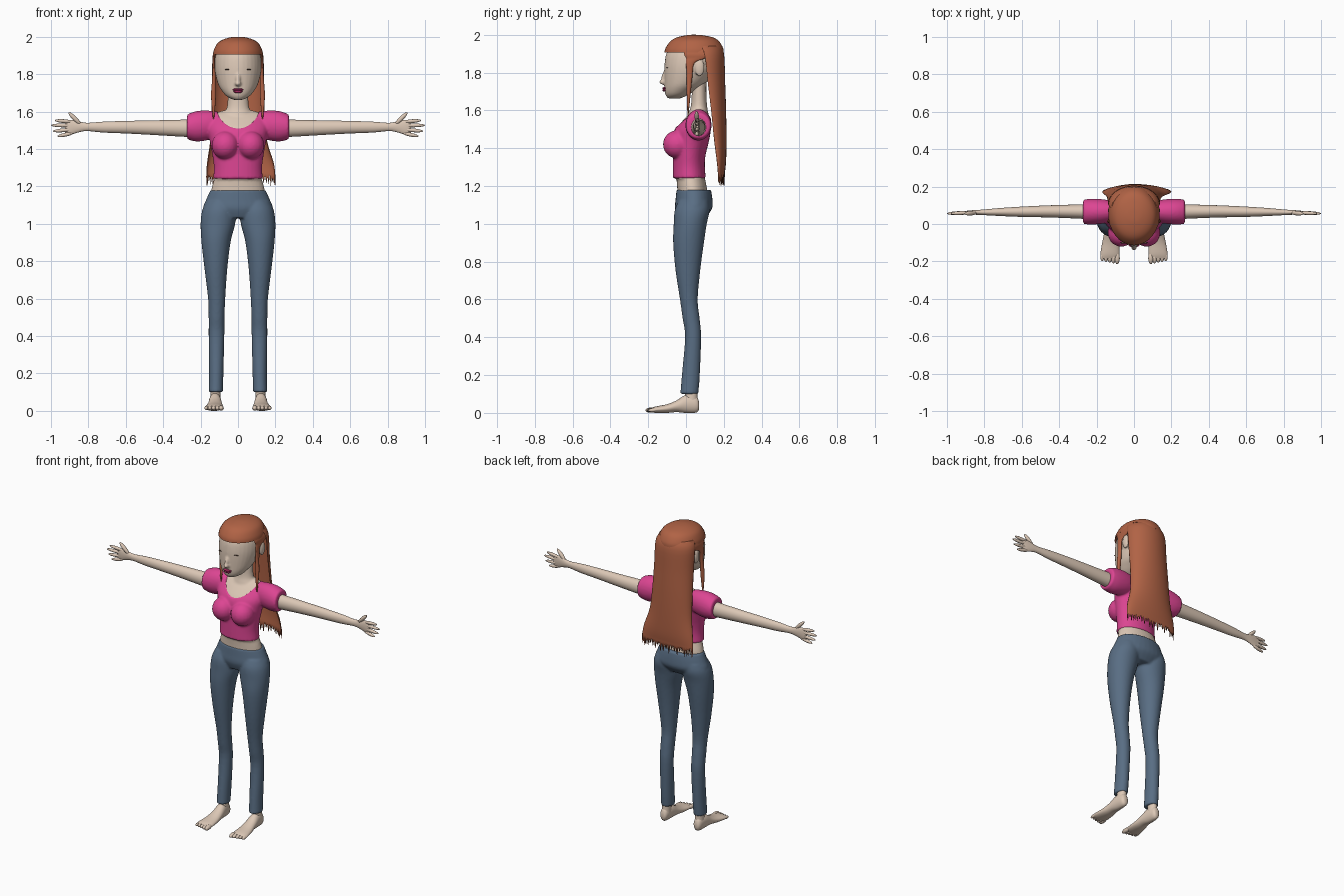
import bpy
import bmesh
import math
import random
from mathutils import Matrix, Vector

random.seed(4)
default_cube = bpy.data.objects.get("Cube")
if default_cube:
    bpy.data.objects.remove(default_cube, do_unlink=True)


def material(name, colour):
    mat = bpy.data.materials.new(name)
    mat.use_nodes = True
    mat.diffuse_color = (*colour, 1)
    shader = next(node for node in mat.node_tree.nodes if node.type == "BSDF_PRINCIPLED")
    shader.inputs["Base Color"].default_value = (*colour, 1)
    return mat


SKIN = material("skin", (0.72, 0.58, 0.47))
PINK = material("pink cotton", (0.72, 0.06, 0.29))
DENIM = material("blue denim", (0.10, 0.155, 0.23))
HAIR = material("auburn hair", (0.44, 0.125, 0.06))
LIPS = material("lip colour", (0.38, 0.02, 0.11))
DARK = material("lash brown", (0.09, 0.05, 0.035))


def spline(keys, steps=4):
    """Smoothly interpolate a list of number tuples."""
    result = []
    last = len(keys) - 1
    for k in range(last):
        group = zip(keys[max(k - 1, 0)], keys[k], keys[k + 1], keys[min(k + 2, last)])
        group = list(group)
        for s in range(steps):
            t = s / steps
            result.append(tuple(
                b + t / 2 * (c - a + t * (2 * a - 5 * b + 4 * c - d + t * (3 * (b - c) + d - a)))
                for a, b, c, d in group))
    result.append(tuple(keys[last]))
    return result


def skin_rows(bm, rows, closed):
    """Bridge neighbouring rows of points with quads."""
    grid = [[bm.verts.new(point) for point in row] for row in rows]
    width = len(grid[0])
    for low, high in zip(grid, grid[1:]):
        for i in range(width if closed else width - 1):
            j = (i + 1) % width
            bm.faces.new((low[i], low[j], high[j], high[i]))
    if closed:
        bm.faces.new(grid[0][::-1])
        bm.faces.new(grid[-1])


def loft(bm, axis, keys, sides=32):
    """Oval sections along an axis, each given as position and two extents."""
    rows = []
    for pos, a0, a1, b0, b1 in spline(keys):
        row = []
        for i in range(sides):
            angle = math.tau * i / sides
            a = (a0 + a1) / 2 + (a1 - a0) / 2 * math.cos(angle)
            b = (b0 + b1) / 2 + (b1 - b0) / 2 * math.sin(angle)
            row.append({"x": (pos, a, b), "y": (a, pos, b), "z": (a, b, pos)}[axis])
        rows.append(row)
    skin_rows(bm, rows, True)


def centred(keys, inset=0.0):
    """Expand half widths to sections that are symmetric in x."""
    return [(z, inset - w, w - inset, front + inset, back - inset) for z, w, front, back in keys]


def blob(bm, centre, radii, turn=None):
    matrix = Matrix.Translation(centre)
    if turn:
        matrix = matrix @ turn.to_matrix().to_4x4()
    matrix = matrix @ Matrix.Diagonal((*radii, 1))
    bmesh.ops.create_uvsphere(bm, u_segments=20, v_segments=12, radius=1, matrix=matrix)


def digit(bm, start, end, radius):
    start, end = Vector(start), Vector(end)
    along = end - start
    blob(bm, (start + end) / 2, (radius, radius, along.length / 2), along.to_track_quat("Z", "Y"))


def finish(bm, name, mat, mirror=False, voxel=0.0):
    bmesh.ops.recalc_face_normals(bm, faces=bm.faces)
    mesh = bpy.data.meshes.new(name)
    bm.to_mesh(mesh)
    bm.free()
    mesh.materials.append(mat)
    obj = bpy.data.objects.new(name, mesh)
    bpy.context.collection.objects.link(obj)
    bpy.ops.object.select_all(action="DESELECT")
    obj.select_set(True)
    bpy.context.view_layer.objects.active = obj
    bpy.ops.object.shade_smooth_by_angle(angle=math.radians(50))
    if mirror:
        obj.modifiers.new("mirror", "MIRROR")
    if voxel:
        blend = obj.modifiers.new("blend", "REMESH")
        blend.mode = "VOXEL"
        blend.voxel_size = voxel
        blend.use_smooth_shade = True
        relax = obj.modifiers.new("relax", "SMOOTH")
        relax.iterations = 4
    return obj


# Trousers: hips blended into two legs
bm = bmesh.new()
loft(bm, "z", centred([(1.03, .14, -.04, .1), (1.08, .185, -.058, .138),
                       (1.13, .17, -.055, .14), (1.18, .148, -.05, .132)]))
loft(bm, "z", [(.1, .08, .157, -.03, .065), (.2, .078, .155, -.022, .073),
               (.4, .073, .157, -.005, .08), (.5, .072, .157, -.018, .072),
               (.6, .068, .16, -.032, .062), (.75, .058, .178, -.055, .075),
               (.9, .04, .195, -.068, .095), (1, .015, .2, -.065, .11),
               (1.07, .01, .192, -.06, .125), (1.12, .02, .17, -.04, .12)])
finish(bm, "trousers", DENIM, mirror=True, voxel=.007)

# Shirt: torso, bust and short sleeves
TORSO = [(1.24, .133, -.07, .105), (1.3, .129, -.07, .1), (1.36, .136, -.07, .103),
         (1.44, .15, -.072, .122), (1.5, .163, -.06, .132), (1.55, .165, -.02, .132),
         (1.585, .14, .015, .125), (1.605, .09, .04, .115)]
bm = bmesh.new()
loft(bm, "z", centred(TORSO))
blob(bm, (.068, -.045, 1.42), (.073, .077, .075))
loft(bm, "x", [(.06, .03, .11, 1.48, 1.59), (.15, .005, .13, 1.45, 1.605),
               (.22, -.003, .135, 1.44, 1.603), (.272, 0, .13, 1.452, 1.585)])
shirt = finish(bm, "shirt", PINK, mirror=True, voxel=.007)

# Scooped neckline cutter, higher at the back
bm = bmesh.new()
loft(bm, "y", [(-.3, -.115, .115, 1.436, 1.69), (.3, -.115, .115, 1.61, 1.69)])
cutter = finish(bm, "neckline_cutter", PINK)
cutter.hide_render = True
cutter.display_type = "WIRE"
cutter.hide_set(True)
neckline = shirt.modifiers.new("neckline", "BOOLEAN")
neckline.operation = "DIFFERENCE"
neckline.object = cutter

# Bare torso, waist and neck
bm = bmesh.new()
loft(bm, "z", centred(TORSO, inset=.007))
loft(bm, "z", centred([(1.1, .15, -.045, .12), (1.18, .143, -.046, .112),
                       (1.24, .127, -.05, .1), (1.28, .118, -.05, .09)]))
loft(bm, "z", centred([(1.53, .09, 0, .12), (1.58, .08, .012, .118), (1.62, .06, .025, .112),
                       (1.68, .055, .03, .108), (1.76, .055, .03, .108)]))
finish(bm, "torso", SKIN, voxel=.007)

# Head with nose and ears
bm = bmesh.new()
loft(bm, "z", centred([(1.663, .025, -.095, -.03), (1.68, .058, -.107, .01),
                       (1.705, .082, -.113, .05), (1.74, .104, -.114, .1),
                       (1.8, .121, -.115, .15), (1.85, .126, -.113, .175),
                       (1.9, .12, -.104, .18), (1.94, .1, -.08, .15), (1.965, .05, -.03, .1)]))
digit(bm, (0, -.105, 1.815), (0, -.128, 1.74), .013)
blob(bm, (0, -.116, 1.75), (.017, .026, .015))
blob(bm, (.126, .072, 1.825), (.013, .026, .046))
finish(bm, "head", SKIN, mirror=True, voxel=.006)

# Lips and closed lashes
bm = bmesh.new()
blob(bm, (0, -.111, 1.717), (.03, .014, .007))
blob(bm, (0, -.111, 1.707), (.025, .014, .008))
finish(bm, "lips", LIPS)
bm = bmesh.new()
blob(bm, (.052, -.1, 1.825), (.022, .005, .002))
finish(bm, "lashes", DARK, mirror=True)

# Arms and hands
bm = bmesh.new()
loft(bm, "x", [(.15, .02, .11, 1.46, 1.56), (.28, .028, .105, 1.465, 1.557),
               (.45, .035, .1, 1.475, 1.553), (.6, .038, .093, 1.483, 1.55),
               (.72, .043, .085, 1.488, 1.546), (.81, .048, .077, 1.496, 1.54),
               (.86, .05, .074, 1.487, 1.55), (.9, .051, .07, 1.476, 1.556),
               (.925, .055, .066, 1.485, 1.548)])
for base, reach, tip in ((1.545, .98, 1.553), (1.525, 1, 1.527), (1.505, .99, 1.495), (1.485, .965, 1.468)):
    digit(bm, (.88, .061, base), (reach, .056, tip), .01)
digit(bm, (.84, .06, 1.53), (.905, .055, 1.595), .012)
finish(bm, "arms", SKIN, mirror=True)

# Feet, ankles and toes
bm = bmesh.new()
loft(bm, "y", [(.07, .108, .135, .02, .055), (.055, .097, .148, .002, .085),
               (0, .09, .155, 0, .095), (-.05, .085, .16, .004, .066),
               (-.1, .08, .17, 0, .046), (-.16, .078, .18, 0, .034), (-.185, .085, .177, .006, .025)])
loft(bm, "z", [(.04, .093, .15, -.005, .066), (.09, .094, .147, -.005, .06), (.16, .095, .145, 0, .06)])
for toe in range(5):
    x = .09 + toe * .02
    digit(bm, (x, -.15, .017), (x, -.215 + toe * .004, .013), .014 - toe * .001)
finish(bm, "feet", SKIN, mirror=True)

# Hair crown
bm = bmesh.new()
loft(bm, "z", centred([(1.905, .134, -.114, .2), (1.93, .129, -.108, .196),
                       (1.965, .11, -.083, .175), (1.985, .08, -.05, .145),
                       (1.997, .04, 0, .09), (2, .005, .03, .05)]), sides=48)
finish(bm, "hair_crown", HAIR)

# Side locks in front of the ears
bm = bmesh.new()
loft(bm, "z", [(1.94, .1, .12, 0, .12), (1.9, .118, .135, -.01, .125), (1.875, .122, .136, 0, .1),
               (1.85, .122, .137, 0, .045), (1.78, .118, .138, .003, .034),
               (1.68, .118, .144, .004, .024), (1.56, .128, .134, .008, .012)], sides=16)
finish(bm, "hair_side_locks", HAIR, mirror=True)

# Long back hair with a ragged hem
COLUMNS = 56
rows = []
for z, left, right, edge, back in spline([
        (1.94, -.115, .115, .08, .183), (1.89, -.134, .134, .1, .2), (1.75, -.136, .136, .115, .205),
        (1.6, -.14, .14, .133, .21), (1.45, -.146, .152, .148, .212),
        (1.33, -.163, .188, .163, .21), (1.26, -.168, .198, .17, .202)]):
    row = []
    for c in range(COLUMNS + 1):
        angle = math.pi * c / COLUMNS
        x = (left + right) / 2 - (right - left) / 2 * math.cos(angle)
        row.append(Vector((x, edge + (back - edge) * math.sin(angle), z)))
    rows.append(row)
for c, point in enumerate(rows[-1]):
    point.z += random.uniform(-.06, -.02) if c % 2 else random.uniform(-.01, .01)
bm = bmesh.new()
skin_rows(bm, rows, False)
back_hair = finish(bm, "hair_back", HAIR)
thickness = back_hair.modifiers.new("thickness", "SOLIDIFY")
thickness.thickness = .004
thickness.offset = 0
